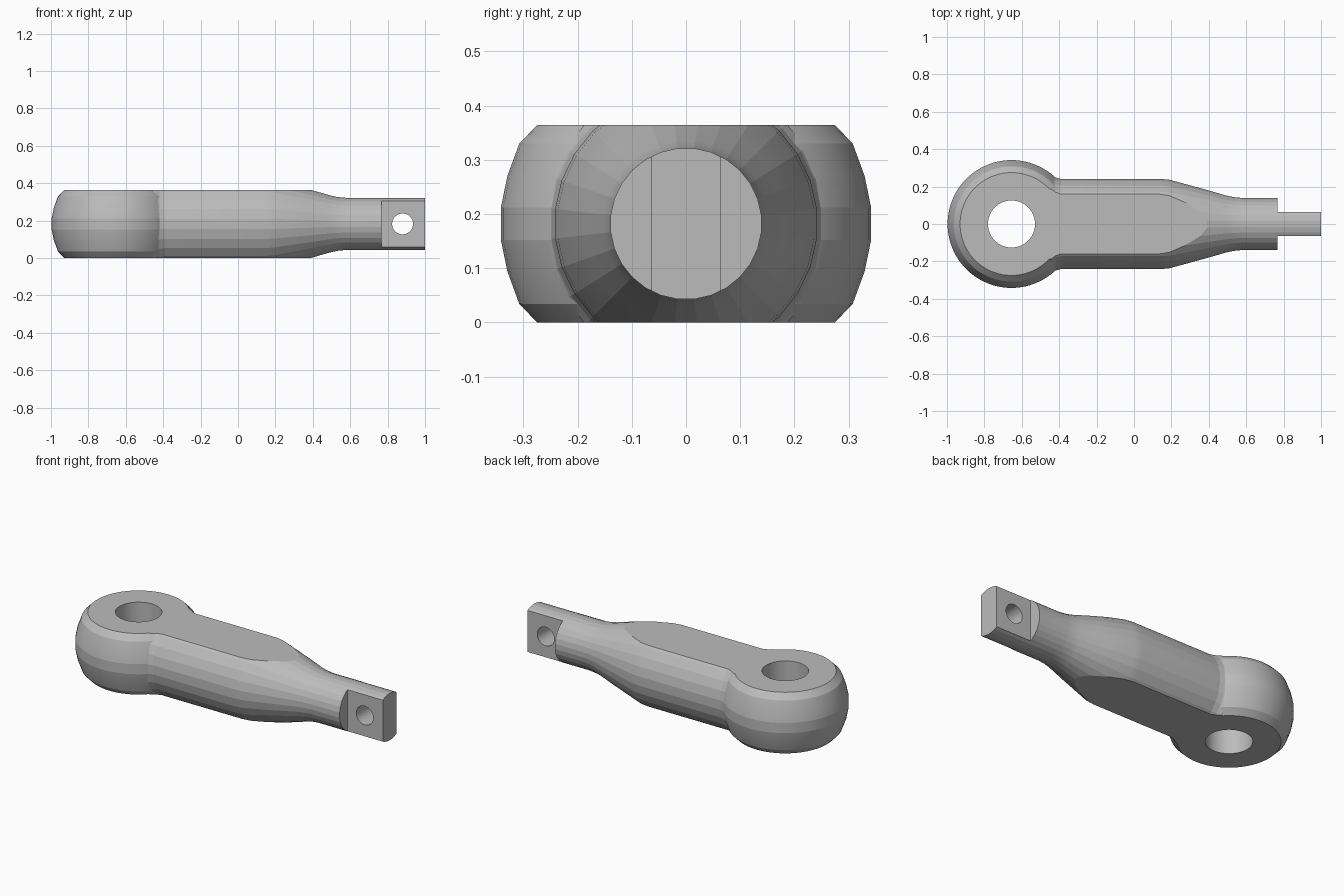
import bpy
import bmesh
from math import pi, radians
from mathutils import Matrix, Vector

if "Cube" in bpy.data.objects:
    bpy.data.objects.remove(bpy.data.objects["Cube"], do_unlink=True)

HALF = 0.182          # half thickness, also the height of the centre line
EYE_X = -0.655        # centre of the big eye

steel = bpy.data.materials.new("plain grey steel")
steel.use_nodes = True
grey = (0.5, 0.5, 0.5, 1)
steel.diffuse_color = grey
steel.node_tree.nodes["Principled BSDF"].inputs["Base Color"].default_value = grey


def finish(name, bm):
    bmesh.ops.recalc_face_normals(bm, faces=bm.faces)
    mesh = bpy.data.meshes.new(name)
    bm.to_mesh(mesh)
    bm.free()
    mesh.materials.append(steel)
    obj = bpy.data.objects.new(name, mesh)
    bpy.context.collection.objects.link(obj)
    return obj


def lathe(name, profile, sides, place):
    """Solid turned around z from (radius, height) points, then placed."""
    bm = bmesh.new()
    rings = []
    for r, h in profile:
        spin = [Matrix.Rotation(2 * pi * (i + 0.5) / sides, 3, "Z") for i in range(sides)]
        rings.append([bm.verts.new(place @ (m @ Vector((r, 0, h)))) for m in spin])
    for a, b in zip(rings, rings[1:]):
        for i in range(sides):
            j = (i + 1) % sides
            bm.faces.new((a[i], a[j], b[j], b[i]))
    bm.faces.new(rings[0])
    bm.faces.new(rings[-1])
    return finish(name, bm)


def box(name, low, high):
    bm = bmesh.new()
    low, high = Vector(low), Vector(high)
    place = Matrix.Translation((low + high) / 2) @ Matrix.Diagonal((*(high - low), 1))
    bmesh.ops.create_cube(bm, size=1, matrix=place)
    return finish(name, bm)


def combine(target, other, operation):
    mod = target.modifiers.new(operation.lower(), "BOOLEAN")
    mod.operation = operation
    mod.solver = "EXACT"
    mod.object = other
    bpy.context.view_layer.objects.active = target
    bpy.ops.object.modifier_apply(modifier=mod.name)
    bpy.data.objects.remove(other, do_unlink=True)


# Round shank: flared neck, straight barrel, taper and thin end
along_x = Matrix.Translation((0, 0, HALF)) @ Matrix.Rotation(pi / 2, 4, "Y")
shank = [(0.262, EYE_X), (0.262, -0.445), (0.25, -0.42), (0.243, -0.39),
         (0.243, 0.14), (0.238, 0.19), (0.186, 0.38), (0.154, 0.49),
         (0.145, 0.53), (0.14, 0.58), (0.14, 1.0)]
rod = lathe("connecting_link", shank, 28, along_x)

# Flat tang on the thin end
for side in (-1, 1):
    ys = sorted((side * 0.064, side * 0.4))
    combine(rod, box("tang_cutter", (0.767, ys[0], -0.2), (1.2, ys[1], 0.6)), "DIFFERENCE")

# Bulging eye
half_profile = [(0.265, 0.1923), (0.308, 0.148), (0.33, 0.088), (0.342, 0.03)]
bulge = half_profile + [(r, -h) for r, h in reversed(half_profile)]
eye = lathe("eye", bulge, 56, Matrix.Translation((EYE_X, 0, HALF)))
combine(rod, eye, "UNION")

# Flat top and bottom
combine(rod, box("slab", (-2, -1, 0), (2, 1, 2 * HALF)), "INTERSECT")

# Pin holes through the eye and the tang
eye_hole = lathe("eye_hole", [(0.126, -1), (0.126, 1)], 40,
                 Matrix.Translation((EYE_X, 0, HALF)))
combine(rod, eye_hole, "DIFFERENCE")
tang_hole = lathe("tang_hole", [(0.056, -1), (0.056, 1)], 28,
                  Matrix.Translation((0.88, 0, HALF)) @ Matrix.Rotation(pi / 2, 4, "X"))
combine(rod, tang_hole, "DIFFERENCE")

# Soft shading on the barrel with crisp machined edges
bpy.ops.object.select_all(action="DESELECT")
rod.select_set(True)
bpy.context.view_layer.objects.active = rod
bpy.ops.object.shade_smooth_by_angle(angle=radians(10))
